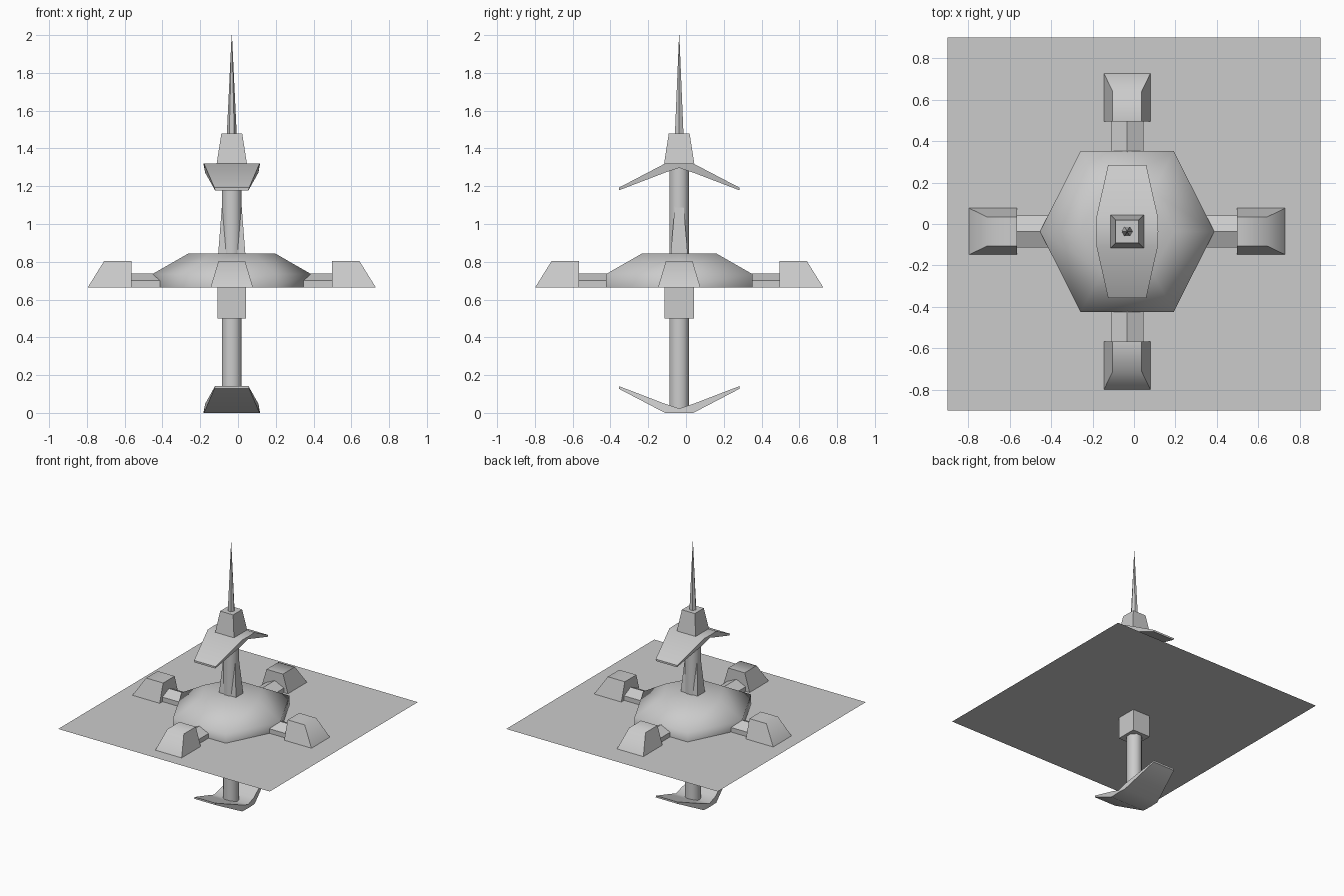
import bpy, bmesh
from math import sin, cos, pi, radians
from mathutils import Matrix, Vector

if "Cube" in bpy.data.objects:
    bpy.data.objects.remove(bpy.data.objects["Cube"])

CX, CY = -0.033, -0.036   # tower axis
DECK = 0.665              # height of the flat sheet


def finish(name, bm, angle=40):
    bmesh.ops.recalc_face_normals(bm, faces=bm.faces)
    me = bpy.data.meshes.new(name)
    bm.to_mesh(me)
    bm.free()
    ob = bpy.data.objects.new(name, me)
    bpy.context.collection.objects.link(ob)
    bpy.ops.object.select_all(action='DESELECT')
    ob.select_set(True)
    bpy.context.view_layer.objects.active = ob
    bpy.ops.object.shade_smooth_by_angle(angle=radians(angle))
    return ob


def loft(name, rings, turn=0.0, angle=40):
    """Skin a stack of equal-sized rings, turned about and moved to the tower axis."""
    bm = bmesh.new()
    m = Matrix.Translation((CX, CY, 0)) @ Matrix.Rotation(turn, 4, 'Z')
    vs = [[bm.verts.new(m @ Vector(p)) for p in r] for r in rings]
    n = len(vs[0])
    for a, b in zip(vs, vs[1:]):
        for i in range(n):
            j = (i + 1) % n
            bm.faces.new((a[i], a[j], b[j], b[i]))
    bm.faces.new(vs[0])
    bm.faces.new(vs[-1])
    return finish(name, bm, angle)


def rect(hx, hy, z):
    return [(-hx, -hy, z), (hx, -hy, z), (hx, hy, z), (-hx, hy, z)]


def ngon(n, r, z, off=0.0):
    return [(r * cos(2 * pi * i / n + off), r * sin(2 * pi * i / n + off), z) for i in range(n)]


def hexagon(cx, hx, hy, z):
    return [(cx, 0, z), (hx, hy, z), (-hx, hy, z), (-cx, 0, z), (-hx, -hy, z), (hx, -hy, z)]


# Flat square sheet
bm = bmesh.new()
bmesh.ops.create_grid(bm, x_segments=1, y_segments=1, size=0.9,
                      matrix=Matrix.Translation((0, 0, DECK)))
finish("deck_sheet", bm)

# Six-sided saucer
loft("saucer", [hexagon(0.42, 0.225, 0.387, DECK),
                hexagon(0.42, 0.225, 0.387, 0.735),
                hexagon(0.228, 0.12, 0.195, 0.845)], angle=65)

# Mast, buttress, collar, cap and spike
loft("mast", [ngon(8, 0.057, 0.015, pi / 8), ngon(8, 0.057, 1.32, pi / 8)], angle=50)
loft("mast_buttress", [rect(0.072, 0.045, 0.84), rect(0.051, 0.022, 1.11)])
loft("lower_collar", [rect(0.075, 0.078, 0.5), rect(0.075, 0.078, DECK)])
loft("cap", [rect(0.08, 0.08, 1.32), rect(0.055, 0.055, 1.48)])
loft("spike", [ngon(6, 0.026, 1.48), ngon(6, 0.001, 2.0)])

# Swept wings: cross-sections along y as (y, half width, upper z, lower z)
sections = [(-0.32, 0.092, 1.192, 1.178), (-0.075, 0.147, 1.32, 1.272),
            (0, 0.15, 1.32, 1.297),
            (0.075, 0.147, 1.32, 1.272), (0.32, 0.092, 1.192, 1.178)]
for name, flip in (("upper_wing", False), ("lower_wing", True)):
    rings = []
    for y, w, zt, zb in sections:
        if flip:
            zt, zb = 1.32 - zt, 1.32 - zb
        rings.append([(-w, y, zt), (w, y, zt), (w * 0.96, y, zb), (-w * 0.96, y, zb)])
    loft(name, rings)

# Four pods on ridged arms
for i, side in enumerate(("right", "back", "left", "front")):
    turn = i * pi / 2
    arm = [(-0.078, DECK), (0.078, DECK), (0.078, 0.7), (0, 0.737), (-0.078, 0.7)]
    loft(side + "_arm", [[(x, y, z) for y, z in arm] for x in (0.375, 0.535)], turn)
    loft(side + "_pod", [
        [(0.53, -0.112, DECK), (0.762, -0.112, DECK), (0.762, 0.112, DECK), (0.53, 0.112, DECK)],
        [(0.53, -0.07, 0.805), (0.675, -0.07, 0.805), (0.675, 0.07, 0.805), (0.53, 0.07, 0.805)],
    ], turn, 60)
